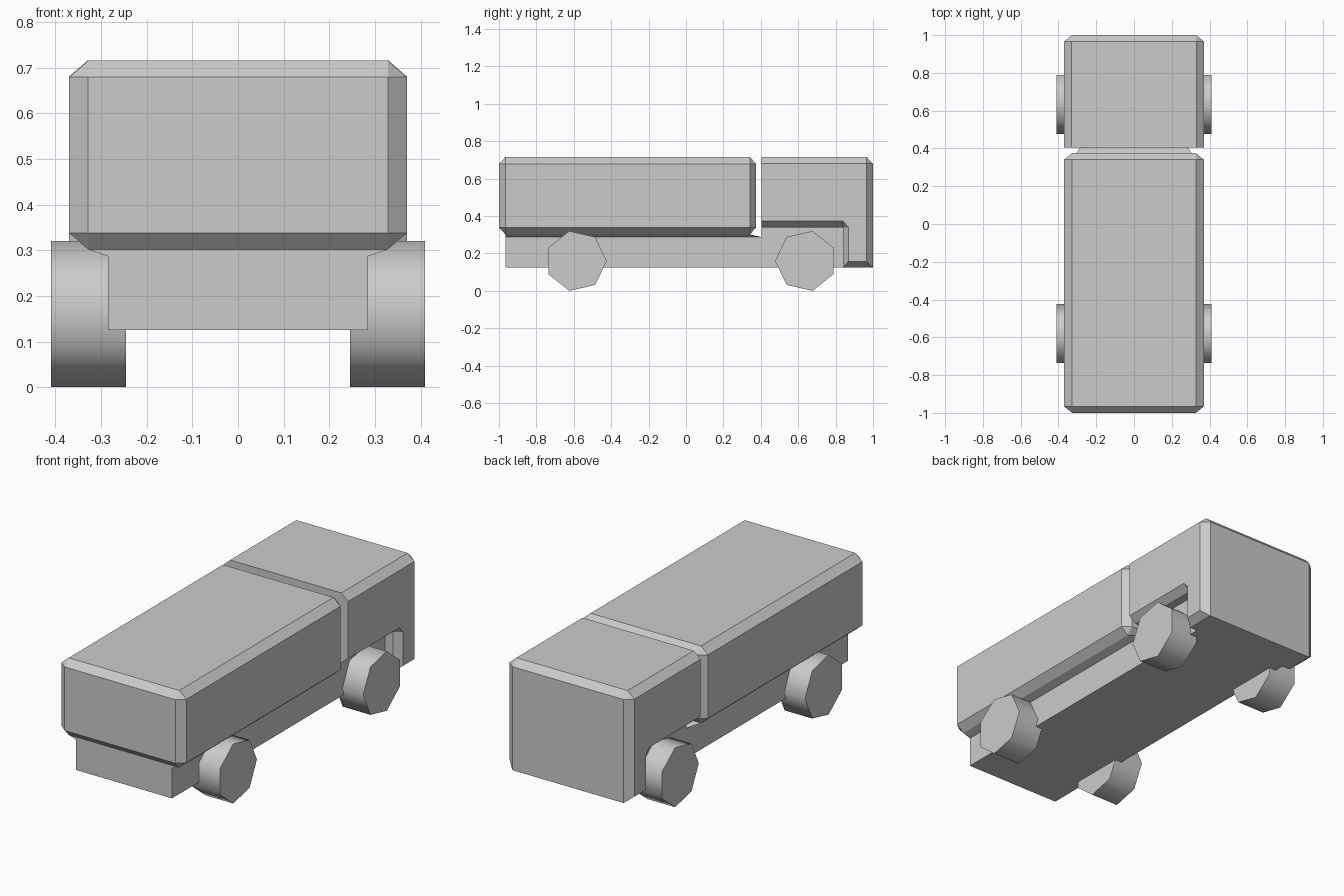
import bpy, bmesh, math
from itertools import product

if "Cube" in bpy.data.objects:
    bpy.data.objects.remove(bpy.data.objects["Cube"])


def finish(name, bm):
    bmesh.ops.remove_doubles(bm, verts=bm.verts, dist=1e-5)
    bmesh.ops.recalc_face_normals(bm, faces=bm.faces)
    me = bpy.data.meshes.new(name)
    bm.to_mesh(me)
    bm.free()
    ob = bpy.data.objects.new(name, me)
    bpy.context.collection.objects.link(ob)
    return ob


def loft(name, loops):
    """Skin a row of (x, [(y, z), ...]) cross-sections and cap both ends."""
    bm = bmesh.new()
    rings = [[bm.verts.new((x, y, z)) for y, z in pts] for x, pts in loops]
    for a, b in zip(rings, rings[1:]):
        for i in range(len(a)):
            j = (i + 1) % len(a)
            bm.faces.new((a[i], a[j], b[j], b[i]))
    bm.faces.new(rings[0])
    bm.faces.new(rings[-1])
    return finish(name, bm)


def hull(name, points):
    bm = bmesh.new()
    for p in points:
        bm.verts.new(p)
    bmesh.ops.convex_hull(bm, input=bm.verts)
    bmesh.ops.dissolve_limit(bm, angle_limit=0.01, verts=bm.verts, edges=bm.edges)
    return finish(name, bm)


# Cargo box, chamfered on every edge
half, centre, cut = (0.37, 0.6875, 0.2065), (0, -0.3125, 0.5085), (0.042, 0.034, 0.036)
hull("cargo_box", [
    tuple(centre[k] + s[k] * (half[k] - (0 if k == axis else cut[k])) for k in range(3))
    for axis in range(3) for s in product((-1, 1), repeat=3)])

# Tapered skirt joining cargo box to chassis
hull("cargo_skirt", [(s * w, y, z) for s in (-1, 1)
                     for w, y, z in ((0.328, -0.966, 0.302), (0.328, 0.341, 0.302),
                                     (0.285, -0.966, 0.287), (0.285, 0.405, 0.287))])

# Chassis, stepped up beneath the cab
side = [(-0.966, 0.125), (0.84, 0.125), (0.84, 0.34),
        (0.405, 0.34), (0.405, 0.287), (-0.966, 0.287)]
loft("chassis", [(-0.285, side), (0.285, side)])

# Cab: side panel outline set inside a larger core outline gives the chamfers
panel = [(0.405, 0.373), (0.84, 0.373), (0.868, 0.34), (0.868, 0.157),
         (0.966, 0.157), (0.966, 0.68), (0.966, 0.68), (0.405, 0.68)]
core = [(0.405, 0.34), (0.84, 0.34), (0.84, 0.34), (0.84, 0.125),
        (1.0, 0.125), (1.0, 0.68), (0.966, 0.715), (0.405, 0.715)]
loft("cab", [(-0.37, panel), (-0.33, core), (0.33, core), (0.37, panel)])

# Seven-sided wheels, one pair turned end for end
for label, y, turn in (("front", 0.64, -1), ("rear", -0.588, 1)):
    for where, s in (("left", -1), ("right", 1)):
        ring = [(y + turn * 0.164 * math.cos(i * math.tau / 7),
                 0.16 + 0.164 * math.sin(i * math.tau / 7)) for i in range(7)]
        ob = loft(f"{label}_wheel_{where}", [(s * 0.245, ring), (s * 0.409, ring)])
        bpy.ops.object.select_all(action='DESELECT')
        ob.select_set(True)
        bpy.context.view_layer.objects.active = ob
        bpy.ops.object.shade_smooth_by_angle(angle=math.radians(60))
